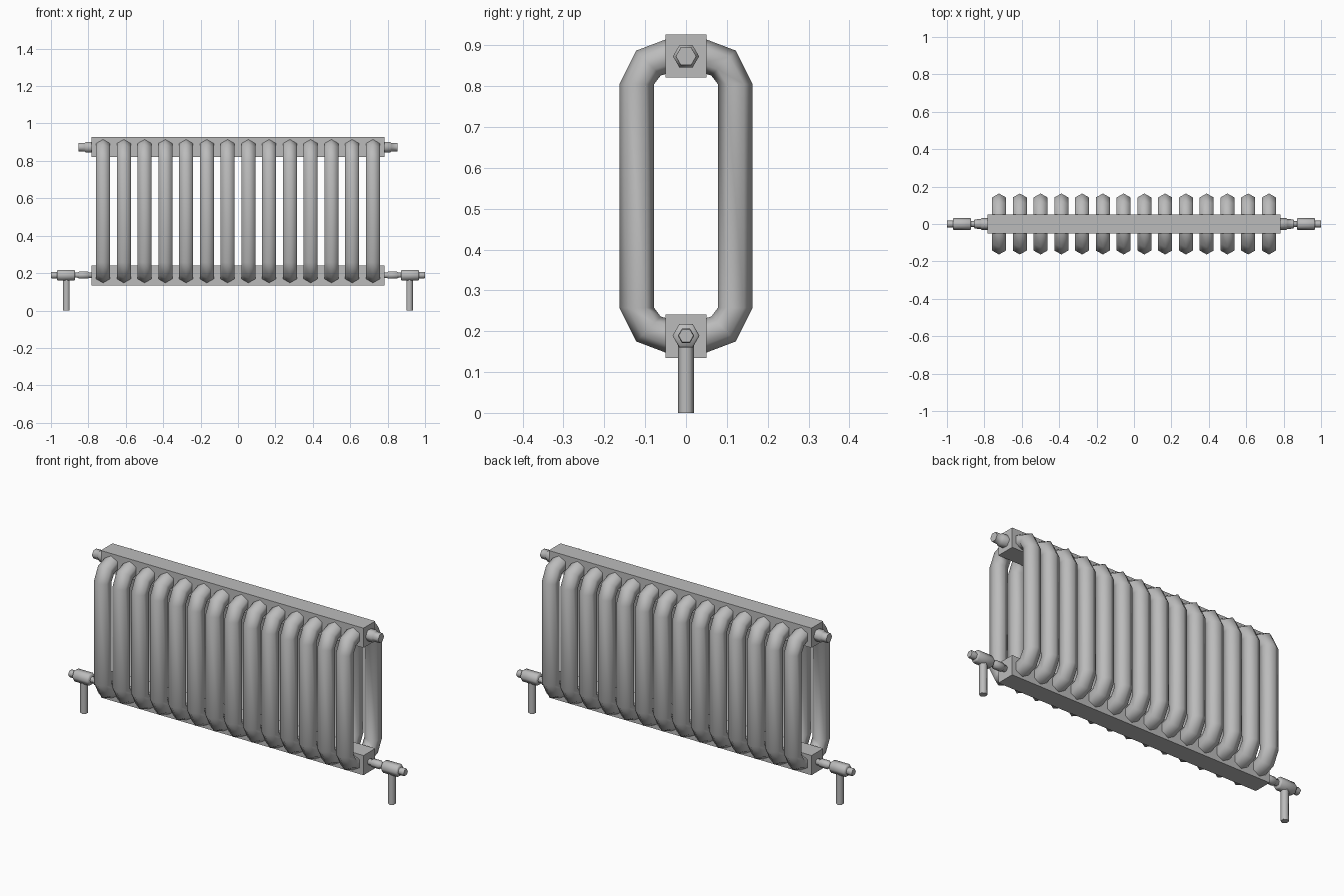
import bpy, bmesh
from math import cos, sin, pi
from mathutils import Vector

cube = bpy.data.objects.get("Cube")
if cube:
    bpy.data.objects.remove(cube)

grey = bpy.data.materials.new("radiator_grey")
grey.use_nodes = True
COLOUR = (0.5, 0.5, 0.5, 1)
grey.diffuse_color = COLOUR
grey.node_tree.nodes["Principled BSDF"].inputs["Base Color"].default_value = COLOUR

SIDES = 6
MID_Z = 0.531


def make_object(name, bm, smooth_angle=None):
    bmesh.ops.recalc_face_normals(bm, faces=bm.faces)
    mesh = bpy.data.meshes.new(name)
    bm.to_mesh(mesh)
    bm.free()
    mesh.materials.append(grey)
    obj = bpy.data.objects.new(name, mesh)
    bpy.context.collection.objects.link(obj)
    if smooth_angle:
        bpy.ops.object.select_all(action='DESELECT')
        obj.select_set(True)
        bpy.context.view_layer.objects.active = obj
        bpy.ops.object.shade_smooth_by_angle(angle=smooth_angle)
    return obj


def bridge(bm, rings, closed=False):
    """Skin a list of rings, capping the ends unless they close on themselves."""
    loops = [[bm.verts.new(p) for p in ring] for ring in rings]
    pairs = list(zip(loops, loops[1:]))
    if closed:
        pairs.append((loops[-1], loops[0]))
    else:
        bm.faces.new(loops[0])
        bm.faces.new(loops[-1])
    for a, b in pairs:
        for i in range(SIDES):
            j = (i + 1) % SIDES
            bm.faces.new((a[i], a[j], b[j], b[i]))


def hexagon(centre, u, v):
    """Six points with corners along u."""
    return [centre + u * cos(2 * pi * i / SIDES) + v * sin(2 * pi * i / SIDES)
            for i in range(SIDES)]


def fitting(name, side, z, profile):
    """Hexagonal turned part along x from (distance, radius) pairs."""
    bm = bmesh.new()
    bridge(bm, [hexagon(Vector((side * x, 0, z)), Vector((0, r, 0)), Vector((0, 0, r)))
                for x, r in profile])
    return make_object(name, bm, 1.1)


def header(name, z):
    bm = bmesh.new()
    bmesh.ops.create_cube(bm, size=1)
    bmesh.ops.scale(bm, verts=bm.verts, vec=(1.566, 0.1, 0.106))
    bmesh.ops.translate(bm, verts=bm.verts, vec=(0, 0, z))
    return make_object(name, bm)


# Header boxes
header("top_header", 0.874)
header("bottom_header", 0.188)

# Looped columns: one quarter as (outer, inner) points in y and height above middle
quarter = [((0.163, 0.274), (0.078, 0.274)),
           ((0.122, 0.356), (0.062, 0.295)),
           ((0.035, 0.389), (0.035, 0.303))]
half = quarter + [tuple((-y, z) for y, z in pair) for pair in reversed(quarter)]
path = half + [tuple((-y, -z) for y, z in pair) for pair in half]

for n in range(14):
    bm = bmesh.new()
    x = (n - 6.5) * 0.111
    rings = []
    for outer, inner in path:
        o, i = Vector((x, *outer)), Vector((x, *inner))
        rings.append(hexagon((o + i) / 2 + Vector((0, 0, MID_Z)), (o - i) / 2,
                             Vector((0.0435, 0, 0))))
    bridge(bm, rings, closed=True)
    make_object(f"column_{n + 1}", bm, 1.4)

# End plugs, valves and feed pipes on both sides
for label, side in (("left", 1), ("right", -1)):
    fitting(f"{label}_plug", side, 0.873,
            [(0.77, 0.032), (0.815, 0.032), (0.82, 0.026), (0.853, 0.025)])
    fitting(f"{label}_union_nut", side, 0.189,
            [(0.77, 0.017), (0.798, 0.017), (0.803, 0.022), (0.85, 0.022),
             (0.857, 0.016), (0.88, 0.016)])
    fitting(f"{label}_valve_body", side, 0.189,
            [(0.871, 0.029), (0.877, 0.033), (0.962, 0.033), (0.968, 0.029)])
    fitting(f"{label}_valve_cap", side, 0.189,
            [(0.96, 0.019), (0.994, 0.02), (1.0, 0.018)])
    bm = bmesh.new()
    bridge(bm, [hexagon(Vector((side * 0.917, 0, z)), Vector((0, 0.02, 0)),
                        Vector((0.02, 0, 0))) for z in (0, 0.18)])
    make_object(f"{label}_feed_pipe", bm, 1.1)
